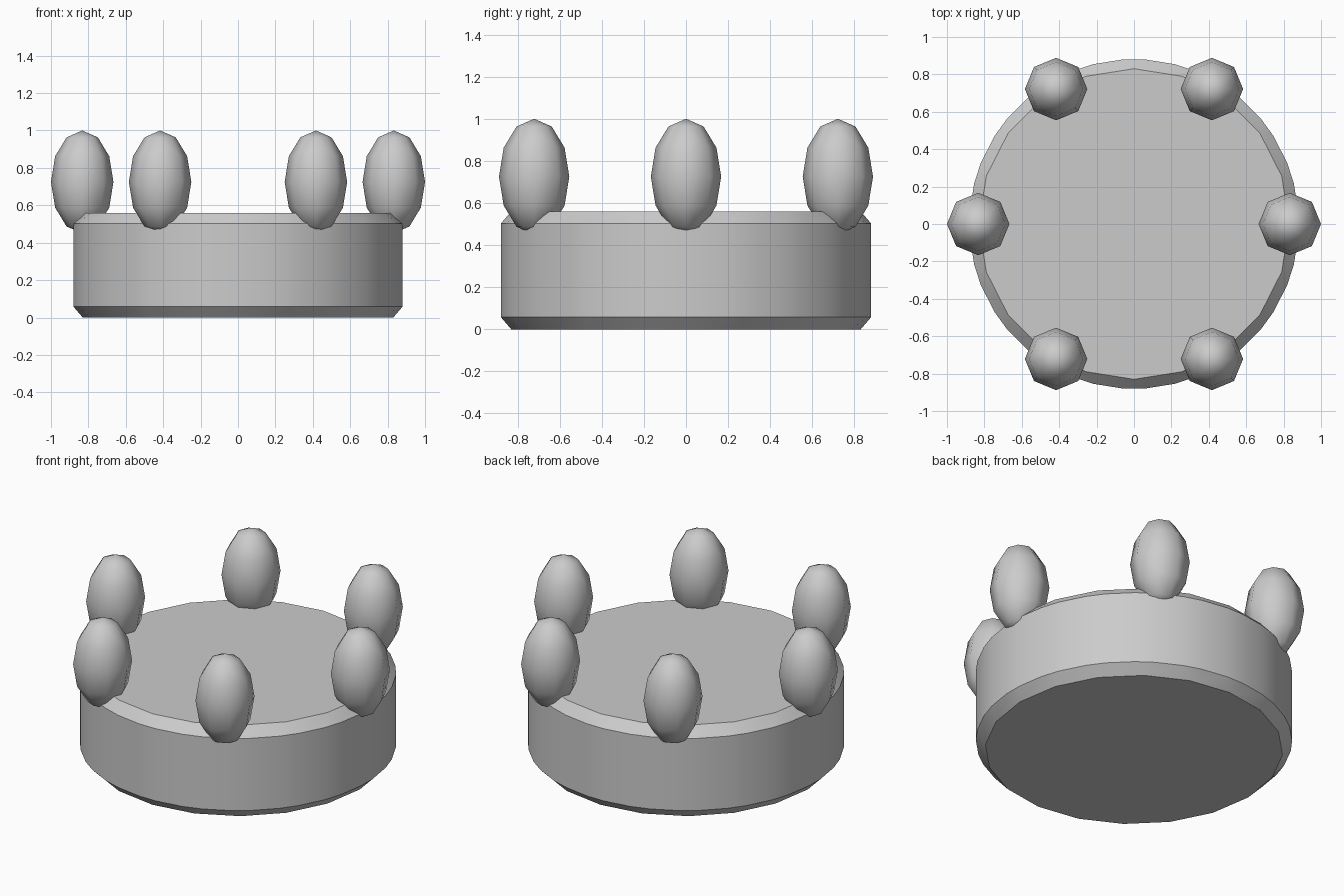
import bpy
from math import cos, sin, radians

if "Cube" in bpy.data.objects:
    bpy.data.objects.remove(bpy.data.objects["Cube"])

# Round base: 20-sided drum with every edge chamfered
bpy.ops.mesh.primitive_cylinder_add(vertices=20, radius=0.889, depth=0.56, location=(0, 0, 0.28))
base = bpy.context.object
base.name = "round_base"
bev = base.modifiers.new("chamfer", 'BEVEL')
bev.width = 0.058
bev.segments = 1
bev.limit_method = 'NONE'
bpy.ops.object.modifier_apply(modifier=bev.name)
bpy.ops.object.shade_smooth_by_angle(angle=radians(30))

# Six tall low-poly beads around the rim, all facing the same way
for i in range(6):
    a = radians(60 * i)
    bpy.ops.mesh.primitive_uv_sphere_add(segments=8, ring_count=6, radius=1,
                                         location=(0.833 * cos(a), 0.833 * sin(a), 0.725))
    bead = bpy.context.object
    bead.name = f"rim_bead_{i + 1}"
    bead.scale = (0.167, 0.167, 0.275)
    bpy.ops.object.transform_apply(location=False, rotation=False, scale=True)
    bpy.ops.object.shade_smooth()
